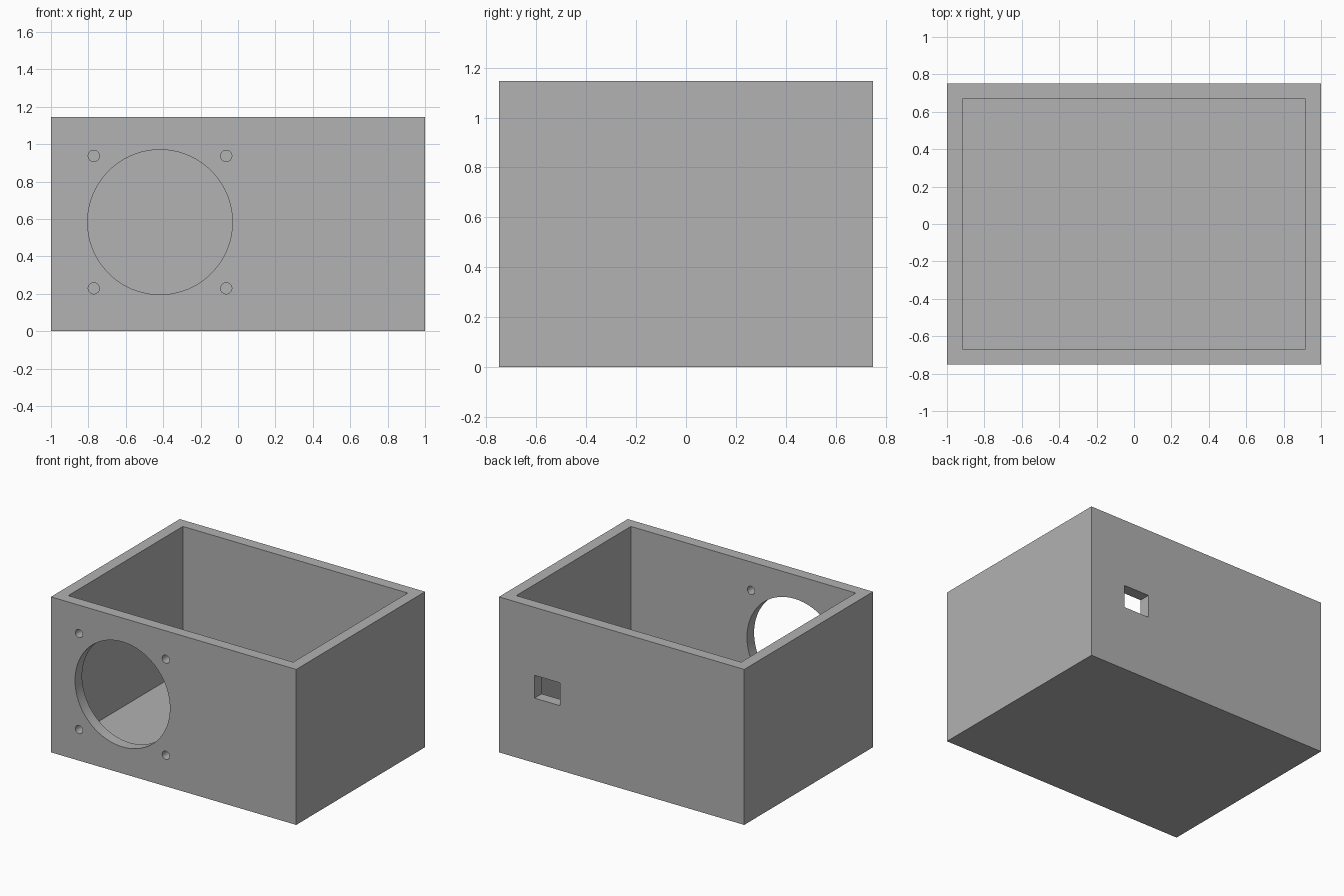
import bpy
import math

cube = bpy.data.objects.get("Cube")
if cube:
    bpy.data.objects.remove(cube, do_unlink=True)

WIDTH, DEPTH, HEIGHT, WALL = 2.0, 1.5, 1.146, 0.083

grey = bpy.data.materials.new("plain_grey")
grey.use_nodes = True
colour = (0.445, 0.445, 0.445, 1)
grey.diffuse_color = colour
grey.node_tree.nodes["Principled BSDF"].inputs["Base Color"].default_value = colour


def box(name, low, high):
    """Box between two opposite corners."""
    centre = [(a + b) / 2 for a, b in zip(low, high)]
    bpy.ops.mesh.primitive_cube_add(size=1, location=centre)
    obj = bpy.context.object
    obj.name = name
    obj.scale = [b - a for a, b in zip(low, high)]
    bpy.ops.object.transform_apply(location=True, rotation=True, scale=True)
    return obj


def drill(name, x, z, radius, sides):
    """Cylinder running through the front wall."""
    bpy.ops.mesh.primitive_cylinder_add(
        vertices=sides, radius=radius, depth=WALL * 3,
        location=(x, -DEPTH / 2 + WALL / 2, z), rotation=(math.pi / 2, 0, 0))
    bpy.context.object.name = name
    return bpy.context.object


# Outer block
hx, hy = WIDTH / 2, DEPTH / 2
case = box("enclosure", (-hx, -hy, 0), (hx, hy, HEIGHT))
case.data.materials.append(grey)

# Open cavity and the port in the back wall
cutters = [
    box("cavity_cutter", (WALL - hx, WALL - hy, WALL), (hx - WALL, hy - WALL, HEIGHT + 0.2)),
    box("port_cutter", (0.502, hy - WALL * 2, 0.477), (0.71, hy + WALL, 0.645)),
]

# Large round opening with four screw holes in the front wall
cx, cz, spacing = -0.417, 0.583, 0.354
cutters.append(drill("opening_cutter", cx, cz, 0.387, 96))
for sx in (-1, 1):
    for sz in (-1, 1):
        cutters.append(drill("screw_hole_cutter", cx + sx * spacing, cz + sz * spacing, 0.03, 32))

# Cut everything out, then discard the cutters
bpy.ops.object.select_all(action='DESELECT')
case.select_set(True)
bpy.context.view_layer.objects.active = case
for cutter in cutters:
    cutter.hide_render = True
    cut = case.modifiers.new("cut", 'BOOLEAN')
    cut.operation = 'DIFFERENCE'
    cut.solver = 'EXACT'
    cut.object = cutter
    bpy.ops.object.modifier_apply(modifier=cut.name)
    bpy.data.objects.remove(cutter, do_unlink=True)

bpy.ops.object.shade_smooth_by_angle(angle=math.radians(30))
